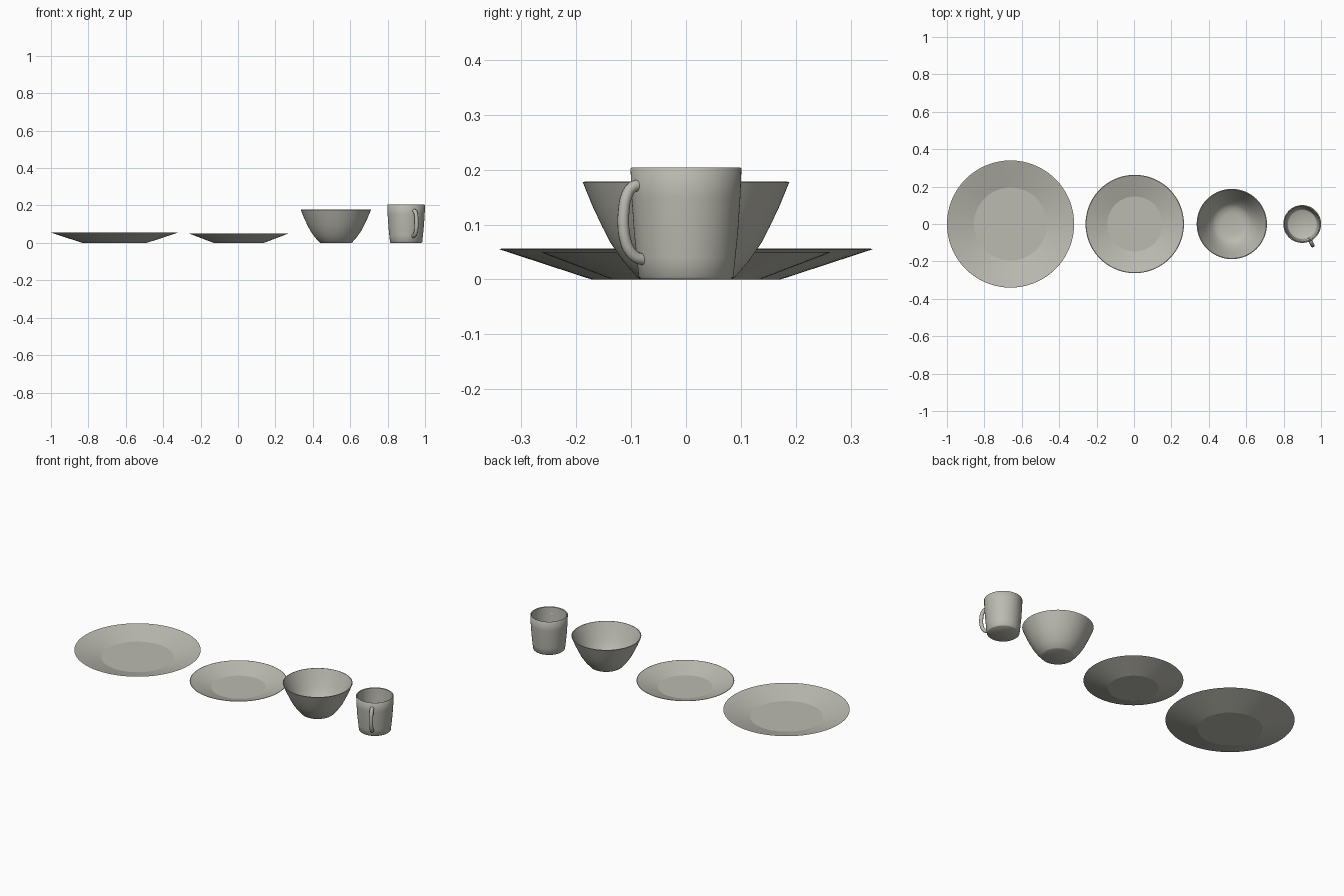
import bpy, bmesh, math
from mathutils import Vector

if "Cube" in bpy.data.objects:
    bpy.data.objects.remove(bpy.data.objects["Cube"])

ceramic = bpy.data.materials.new("warm_grey_ceramic")
ceramic.diffuse_color = (0.50, 0.495, 0.44, 1)
ceramic.use_nodes = True
ceramic.node_tree.nodes["Principled BSDF"].inputs["Base Color"].default_value = ceramic.diffuse_color


def finish(ob, angle):
    bpy.ops.object.select_all(action='DESELECT')
    ob.select_set(True)
    bpy.context.view_layer.objects.active = ob
    bpy.ops.object.shade_smooth_by_angle(angle=math.radians(angle))


def lathe(name, x, profile, angle=30, n=72):
    """Spin a closed (radius, z) profile that starts and ends on the axis."""
    bm = bmesh.new()
    rings = []
    for r, z in profile:
        if r == 0:
            rings.append([bm.verts.new((0, 0, z))] * n)
        else:
            rings.append([bm.verts.new((r * math.cos(math.tau * i / n),
                                        r * math.sin(math.tau * i / n), z)) for i in range(n)])
    for a, b in zip(rings, rings[1:]):
        for i in range(n):
            j = (i + 1) % n
            bm.faces.new(list(dict.fromkeys((a[i], a[j], b[j], b[i]))))
    bmesh.ops.recalc_face_normals(bm, faces=bm.faces)
    me = bpy.data.meshes.new(name)
    bm.to_mesh(me)
    bm.free()
    me.materials.append(ceramic)
    ob = bpy.data.objects.new(name, me)
    ob.location.x = x
    bpy.context.collection.objects.link(ob)
    finish(ob, angle)
    return ob


# plates: flat foot, straight flared rim
lathe("dinner_plate", -0.66, [(0, 0), (0.172, 0), (0.34, 0.055), (0.337, 0.056),
                              (0.195, 0.014), (0, 0.014)], 10)
lathe("side_plate", 0.004, [(0, 0), (0.134, 0), (0.263, 0.049), (0.260, 0.050),
                            (0.147, 0.012), (0, 0.012)], 10)

# bowl: curved wall and rounded inside
lathe("bowl", 0.523, [(0, 0), (0.082, 0), (0.089, 0.004), (0.115, 0.034), (0.137, 0.066),
                      (0.152, 0.095), (0.170, 0.133), (0.188, 0.177), (0.184, 0.178),
                      (0.164, 0.133), (0.145, 0.095), (0.129, 0.066), (0.106, 0.036),
                      (0.088, 0.022), (0.06, 0.015), (0, 0.013)], 42)

# mug: slightly tapered body
MUG_X = 0.899
lathe("mug_body", MUG_X, [(0, 0), (0.082, 0), (0.086, 0.004), (0.090, 0.04), (0.095, 0.09),
                          (0.099, 0.15), (0.101, 0.202), (0.099, 0.204), (0.094, 0.202),
                          (0.092, 0.15), (0.088, 0.09), (0.083, 0.04), (0.079, 0.014),
                          (0.074, 0.010), (0, 0.010)], 48)

# mug handle: round tube along a bowed path
turn = math.radians(-64)
path = [(0.094, 0.172), (0.110, 0.167), (0.121, 0.150), (0.126, 0.125), (0.127, 0.100),
        (0.123, 0.072), (0.114, 0.052), (0.102, 0.041), (0.085, 0.036)]
cu = bpy.data.curves.new("mug_handle", 'CURVE')
cu.dimensions = '3D'
cu.bevel_depth = 0.0105
cu.bevel_resolution = 4
cu.resolution_u = 6
cu.use_fill_caps = True
sp = cu.splines.new('BEZIER')
sp.bezier_points.add(len(path) - 1)
for p, (r, z) in zip(sp.bezier_points, path):
    p.co = Vector((r * math.cos(turn), r * math.sin(turn), z))
    p.handle_left_type = p.handle_right_type = 'AUTO'
cu.materials.append(ceramic)
handle = bpy.data.objects.new("mug_handle", cu)
handle.location.x = MUG_X
bpy.context.collection.objects.link(handle)
bpy.ops.object.select_all(action='DESELECT')
handle.select_set(True)
bpy.context.view_layer.objects.active = handle
bpy.ops.object.convert(target='MESH')
finish(bpy.context.view_layer.objects.active, 40)
